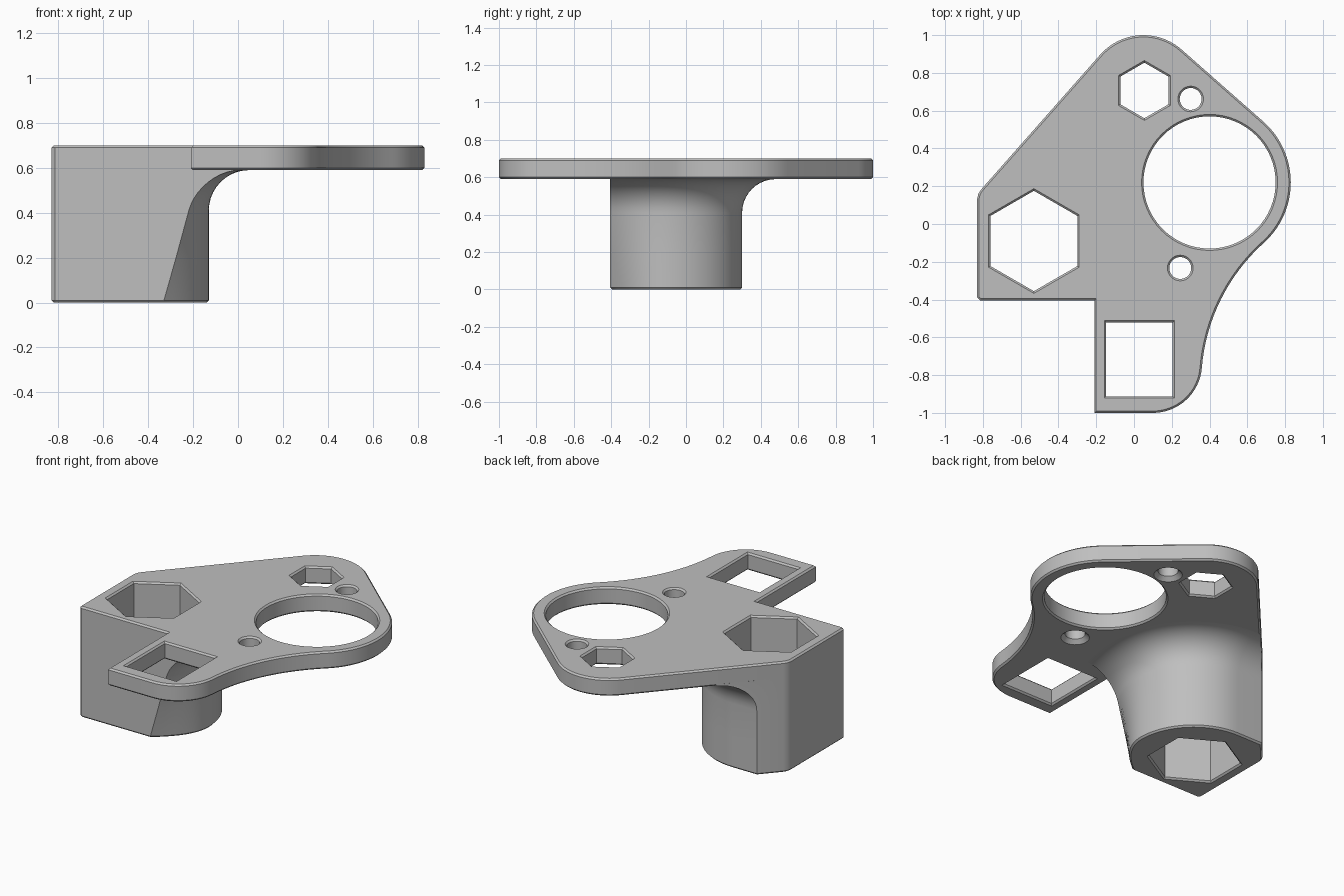
import bpy, bmesh
from math import sin, cos, pi, radians, atan2, acos, hypot, sqrt

if "Cube" in bpy.data.objects:
    bpy.data.objects.remove(bpy.data.objects["Cube"])

grey = bpy.data.materials.new("light_grey")
grey.diffuse_color = (0.52, 0.52, 0.52, 1)
grey.use_nodes = True
grey.node_tree.nodes["Principled BSDF"].inputs["Base Color"].default_value = grey.diffuse_color
C = 0.01                      # edge chamfer
Z0, Z1 = 0.59, 0.70           # plate underside and top


def arc(cx, cy, r, a, b, n):
    """Points on a circle from angle a to b (radians)."""
    return [(cx + r * cos(a + (b - a) * i / n), cy + r * sin(a + (b - a) * i / n))
            for i in range(n + 1)]


def ring(cx, cy, r, n):
    """Closed clockwise polygon with a corner pointing to +y."""
    return arc(cx, cy, r, pi / 2, -1.5 * pi, n)[:-1]


def inset(pts, d):
    """Move a clockwise outline inwards by d."""
    out = []
    for i, (x, y) in enumerate(pts):
        px, py = pts[i - 1]
        qx, qy = pts[(i + 1) % len(pts)]
        la, lb = hypot(x - px, y - py), hypot(qx - x, qy - y)
        n1 = ((y - py) / la, (px - x) / la)
        n2 = ((qy - y) / lb, (x - qx) / lb)
        k = d / max(0.3, 1 + n1[0] * n2[0] + n1[1] * n2[1])
        out.append((x + (n1[0] + n2[0]) * k, y + (n1[1] + n2[1]) * k))
    return out


def solid(name, walls):
    """Each wall is a stack of (z, outline); the ends are capped around the holes."""
    bm = bmesh.new()
    caps = ([], [])
    for stack in walls:
        rows = [[bm.verts.new((x, y, z)) for x, y in pts] for z, pts in stack]
        n = len(rows[0])
        for a, b in zip(rows, rows[1:]):
            for i in range(n):
                j = (i + 1) % n
                bm.faces.new((a[i], a[j], b[j], b[i]))
        for cap, row in zip(caps, (rows[0], rows[-1])):
            cap += [bm.edges.get((row[i], row[(i + 1) % n])) for i in range(n)]
    for cap in caps:
        bmesh.ops.triangle_fill(bm, edges=cap, use_beauty=True, use_dissolve=False)
    bmesh.ops.recalc_face_normals(bm, faces=bm.faces[:])
    me = bpy.data.meshes.new(name)
    bm.to_mesh(me)
    bm.free()
    me.materials.append(grey)
    ob = bpy.data.objects.new(name, me)
    bpy.context.collection.objects.link(ob)
    bpy.ops.object.select_all(action='DESELECT')
    ob.select_set(True)
    bpy.context.view_layer.objects.active = ob
    bpy.ops.object.shade_smooth_by_angle(angle=radians(30))
    return ob


def hole(pts, low=C):
    """Chamfered wall of a hole through the plate."""
    w = [(Z0, inset(pts, -low))]
    if low:
        w.append((Z0 + low, pts))
    return w + [(Z1 - C, pts), (Z1, inset(pts, -C))]


# plate outline: top lobe, large ring lobe, concave flank, front tab
T, TR = (0.05, 0.695), 0.305
A, AR = (0.40, 0.22), 0.43
B, BR = (0.10, -0.74), 0.26
dx, dy = A[0] - T[0], A[1] - T[1]
tan = atan2(dy, dx) + acos((TR - AR) / hypot(dx, dy))
R = 1.0
ux, uy = A[0] - B[0], A[1] - B[1]
L = hypot(ux, uy)
ux, uy = ux / L, uy / L
t = ((BR + R) ** 2 - (AR + R) ** 2 + L * L) / (2 * L)
h = sqrt((BR + R) ** 2 - t * t)
F = (B[0] + ux * t + uy * h, B[1] + uy * t - ux * h)   # flank centre
fa = atan2(A[1] - F[1], A[0] - F[0])
fb = atan2(B[1] - F[1], B[0] - F[0]) % (2 * pi)
LEFT, FRONT = -0.83, -0.405
corner = [(LEFT, 0.135), (-0.824, 0.16), (-0.81, 0.182)]
outline = [(-0.21, -1.0), (-0.21, FRONT), (LEFT + 0.015, FRONT), (LEFT, FRONT + 0.015)] + corner
outline += arc(*T, TR, radians(138.4), tan, 20)
outline += arc(*A, AR, tan, fa - pi, 28)
outline += arc(*F, R, fa, fb, 16)[1:]
outline += arc(*B, BR, fb - pi, -pi / 2, 16)[1:]

# holes
hex_big = ring(-0.53, -0.09, 0.2656, 6)
square = [(-0.147, -0.912), (-0.147, -0.522), (0.205, -0.522), (0.205, -0.912)]
walls = [
    [(Z0, inset(outline, C)), (Z0 + C, outline), (Z1 - C, outline), (Z1, inset(outline, C))],
    hole(hex_big, 0),
    hole(ring(0.055, 0.707, 0.147, 6)),
    hole(square),
    hole(ring(*A, 0.35, 64)),
    hole(ring(0.30, 0.662, 0.058, 28), 0.024),
    hole(ring(0.245, -0.233, 0.058, 28), 0.024),
]
solid("plate", walls)


# post: section flares into the plate and is trimmed by the plate's edges
def section(z, o):
    back = 0.30 + o
    pts = [(LEFT + 0.015, FRONT), (LEFT, FRONT + 0.015)] + corner
    pts.append((-0.81 + (back - 0.182) * 0.885, back))
    pts += arc(-0.53, -0.10, 0.40 + o, pi / 2, 0, 18)
    s = 0.20 - 0.27 * min(z, Z0)
    for i in range(1, 11):
        k = i / 10
        pts.append((-0.13 + o - s * k * k, -0.10 + (FRONT + 0.10) * k))
    return pts


base = section(0, 0)
stack = [(0, inset(base, C)), (C, base), (0.2, section(0.2, 0))]
for i in range(11):
    a = pi / 2 * i / 10
    z, o = 0.41 + 0.18 * sin(a), 0.18 * (1 - cos(a))
    stack.append((z, section(z, o)))
stack.append((Z0 + C, section(Z0, 0.18)))
solid("post", [stack, [(0, inset(hex_big, -C)), (C, hex_big), (Z0 + C, hex_big)]])
